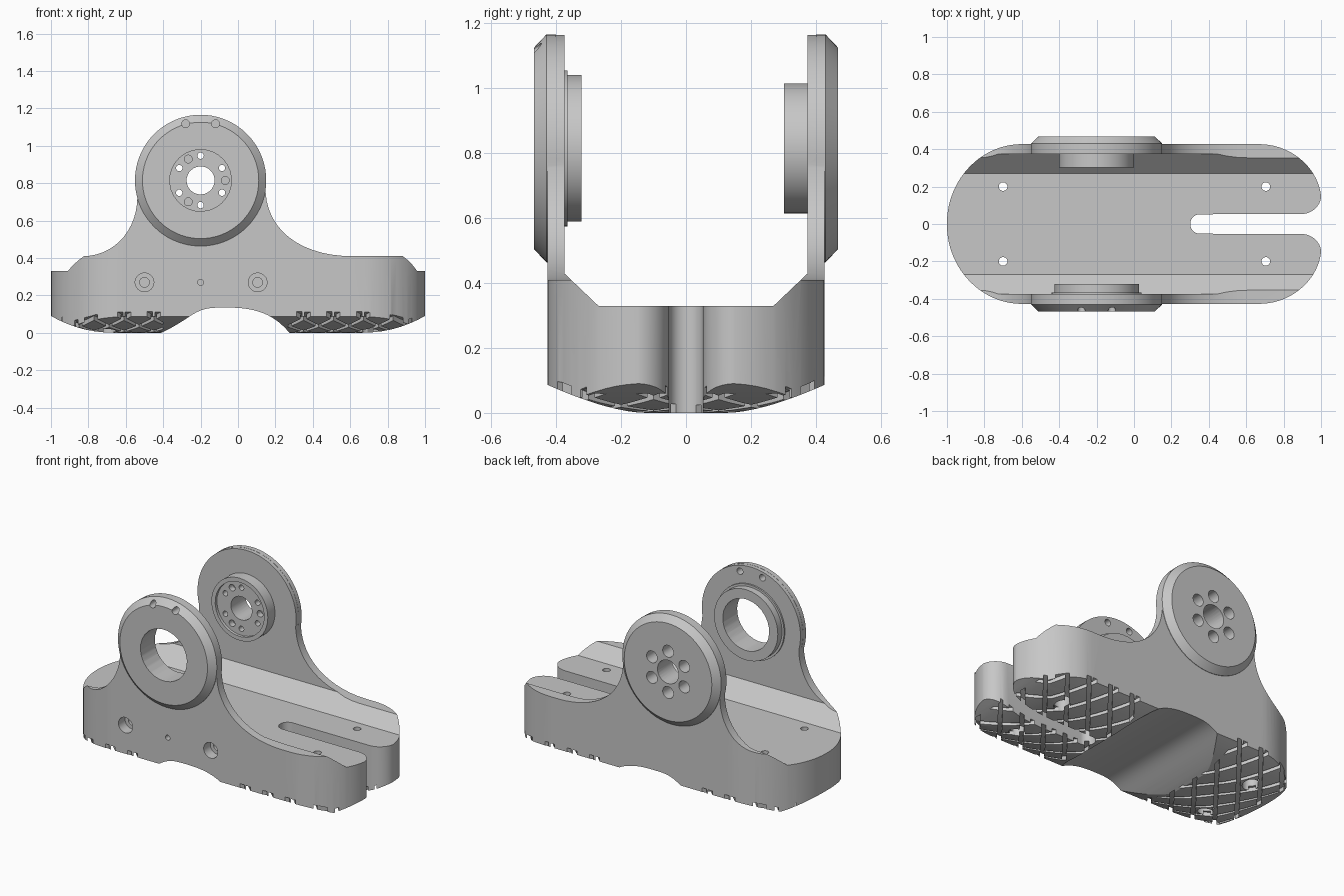
import bpy, bmesh, math
from mathutils import Vector, Matrix
from mathutils.geometry import interpolate_bezier

cube = bpy.data.objects.get("Cube")
if cube:
    bpy.data.objects.remove(cube)

grey = bpy.data.materials.new("plain grey")
grey.use_nodes = True
colour = (0.57, 0.57, 0.57, 1)
grey.diffuse_color = colour
grey.node_tree.nodes["Principled BSDF"].inputs["Base Color"].default_value = colour

HUB_X, HUB_Z, HUB_R = -0.2, 0.815, 0.35


def to_object(name, bm):
    bmesh.ops.recalc_face_normals(bm, faces=bm.faces)
    mesh = bpy.data.meshes.new(name)
    bm.to_mesh(mesh)
    bm.free()
    mesh.materials.append(grey)
    ob = bpy.data.objects.new(name, mesh)
    bpy.context.collection.objects.link(ob)
    return ob


def prism(name, outlines, axis, lo, hi):
    """Extrude flat outlines along an axis between two heights."""
    place = {"x": lambda a, b, h: (h, a, b),
             "y": lambda a, b, h: (a, h, b),
             "z": lambda a, b, h: (a, b, h)}[axis]
    bm = bmesh.new()
    for outline in outlines:
        low = [bm.verts.new(place(a, b, lo)) for a, b in outline]
        high = [bm.verts.new(place(a, b, hi)) for a, b in outline]
        bm.faces.new(low)
        bm.faces.new(high)
        for i in range(len(low)):
            j = (i + 1) % len(low)
            bm.faces.new((low[i], low[j], high[j], high[i]))
    return to_object(name, bm)


def lathe(name, profile, steps=72):
    """Turn a (radius, y) profile around the hub axis."""
    bm = bmesh.new()
    verts = [bm.verts.new((HUB_X + r, y, HUB_Z)) for r, y in profile]
    edges = [bm.edges.new(pair) for pair in zip(verts, verts[1:])]
    bmesh.ops.spin(bm, geom=verts + edges, cent=(HUB_X, 0, HUB_Z), axis=(0, 1, 0),
                   angle=math.tau, steps=steps, use_duplicate=False)
    bmesh.ops.remove_doubles(bm, verts=bm.verts, dist=0.0001)
    return to_object(name, bm)


def combine(target, tool, operation, keep=False):
    """Apply a boolean, falling back to the slower solver if nothing changed."""
    before = len(target.data.vertices)
    for solver in ("MANIFOLD", "EXACT"):
        mod = target.modifiers.new("combine", "BOOLEAN")
        mod.operation, mod.solver, mod.object = operation, solver, tool
        graph = bpy.context.evaluated_depsgraph_get()
        result = bpy.data.meshes.new_from_object(target.evaluated_get(graph))
        target.modifiers.clear()
        if len(result.vertices) != before:
            break
    target.data = result
    if not keep:
        bpy.data.objects.remove(tool)


def ring(cx, cy, r, n=32, start=0, sweep=360):
    count = n if sweep == 360 else n + 1
    angles = [math.radians(start + sweep * i / n) for i in range(count)]
    return [(cx + r * math.cos(a), cy + r * math.sin(a)) for a in angles]


def curve(*pts, n=14):
    return [(p[0], p[1]) for p in interpolate_bezier(*[Vector(p) for p in pts], n)]


def mirrored(pts):
    return pts + [(a, -b) for a, b in reversed(pts)]


def drill(target, centres, r, axis, lo, hi):
    tool = prism("drill", [ring(a, b, r, 28, 4) for a, b in centres], axis, lo, hi)
    combine(target, tool, "DIFFERENCE")


# Side elevation: sole with arch, curved shoulders and round arm head
side = [(-1.02, 0.41)]
side += curve((-0.83, 0.41), (-0.66, 0.41), (-0.54, 0.55), (-0.538, 0.724))
side += ring(HUB_X, HUB_Z, HUB_R, 56, 193, -201)
side += curve((0.147, 0.755), (0.16, 0.53), (0.36, 0.41), (0.61, 0.41))
side += [(1.02, 0.41), (1.02, 0.105)]
side += curve((1, 0.09), (0.9, 0.035), (0.8, 0), (0.65, 0), n=8)
side += curve((0.275, 0), (0.2, 0.09), (0.11, 0.135), (-0.05, 0.135))
side += curve((-0.1, 0.135), (-0.24, 0.135), (-0.24, 0.08), (-0.41, 0))
side += curve((-0.65, 0), (-0.8, 0), (-0.9, 0.035), (-1, 0.09), n=8) + [(-1.02, 0.105)]
body = prism("foot_bracket", [side], "y", -0.6, 0.6)

# Plan outline: round heel and blunter toe
plan = mirrored(curve((-1, 0.005), (-1, 0.235), (-0.82, 0.427), (-0.6, 0.427), n=24)
                + curve((0.67, 0.427), (0.84, 0.427), (0.985, 0.3), (1, 0.15), n=14))
combine(body, prism("plan", [plan], "z", -0.1, 1.5), "INTERSECT")

# Cross-section: rounded sole and a U channel with sloped corners
half = [(0.27, 0.33), (0.375, 0.43), (0.375, 1.4), (0.45, 1.4)]
half += curve((0.45, 0.097), (0.36, 0.055), (0.22, 0), (0.12, 0), n=12)
section = half + [(-y, z) for y, z in reversed(half)]
combine(body, prism("section", [section], "x", -1.2, 1.2), "INTERSECT")

# Diagonal tread grooves that follow the sole, kept off the arch and the tips
treads = []
for slope, depth in ((-0.4, 0.025), (0.4, 0.027)):
    raised = body.copy()
    raised.data = body.data.copy()
    bpy.context.collection.objects.link(raised)
    raised.data.transform(Matrix.Translation((0, 0, depth)) @ Matrix.Diagonal((1.003, 1.003, 1, 1)))
    strips = []
    for i in range(-9, 10):
        x = i * 0.16 + 0.03
        strips.append([(x - slope - 0.015, -0.5), (x - slope + 0.015, -0.5),
                       (x + slope + 0.015, 0.5), (x + slope - 0.015, 0.5)])
    tread = prism("tread", strips, "z", -0.1, 0.18)
    combine(tread, raised, "DIFFERENCE")
    plain = [[(a, -1), (b, -1), (b, 1), (a, 1)] for a, b in ((-3, -0.94), (-0.4, 0.265), (0.94, 3))]
    combine(tread, prism("plain", plain, "z", -0.3, 0.3), "DIFFERENCE")
    treads.append(tread)
for tread in treads:
    combine(body, tread, "DIFFERENCE")

# Toe slot with flared mouth
slot = ring(0.352, 0.001, 0.051, 12, 180, -90)
slot += curve((0.9, 0.053), (0.955, 0.056), (1, 0.1), (1.001, 0.15), n=8)
combine(body, prism("slot", [mirrored(slot + [(1.1, 0.15)])], "z", -0.2, 0.7), "DIFFERENCE")

# Chamfered hubs with bosses facing inwards
front = [(0, -0.322), (0.226, -0.322), (0.226, -0.365), (0.24, -0.365), (0.24, -0.4),
         (0.351, -0.4), (0.351, -0.43), (0.311, -0.468), (0, -0.468)]
back = [(0, 0.302), (0.2, 0.302), (0.2, 0.4), (0.351, 0.4), (0.351, 0.43),
        (0.311, 0.468), (0, 0.468)]
combine(body, lathe("front_hub", front), "UNION")
combine(body, lathe("back_hub", back), "UNION")

# Hub bores, bolt circle, dowel holes and rim holes
hub = [(HUB_X, HUB_Z)]
bolts = ring(HUB_X, HUB_Z, 0.132, 6, 30)
drill(body, hub, 0.165, "y", -0.6, -0.2)
drill(body, hub, 0.174, "y", 0.2, 0.32)
drill(body, hub, 0.075, "y", 0.2, 0.6)
drill(body, bolts, 0.017, "y", 0.2, 0.6)
drill(body, bolts, 0.038, "y", 0.38, 0.6)
drill(body, ring(HUB_X, HUB_Z, 0.132, 3), 0.021, "y", 0.2, 0.36)
drill(body, [(HUB_X - 0.08, 1.118), (HUB_X + 0.08, 1.118)], 0.021, "y", -0.6, -0.2)

# Front screw holes and the small pin hole between them
screws = [(-0.5, 0.27), (0.105, 0.27)]
drill(body, screws, 0.05, "y", -0.6, -0.36)
drill(body, screws, 0.026, "y", -0.6, -0.27)
drill(body, [(HUB_X, 0.27)], 0.016, "y", -0.6, -0.3)

# Vertical mounting holes, counterbored from below
mounts = [(x, y) for x in (-0.7, 0.705) for y in (-0.2, 0.2)]
drill(body, mounts, 0.023, "z", -0.2, 0.6)
drill(body, mounts, 0.048, "z", -0.2, 0.2)

bpy.context.view_layer.objects.active = body
body.select_set(True)
bpy.ops.object.shade_smooth_by_angle(angle=math.radians(25))
